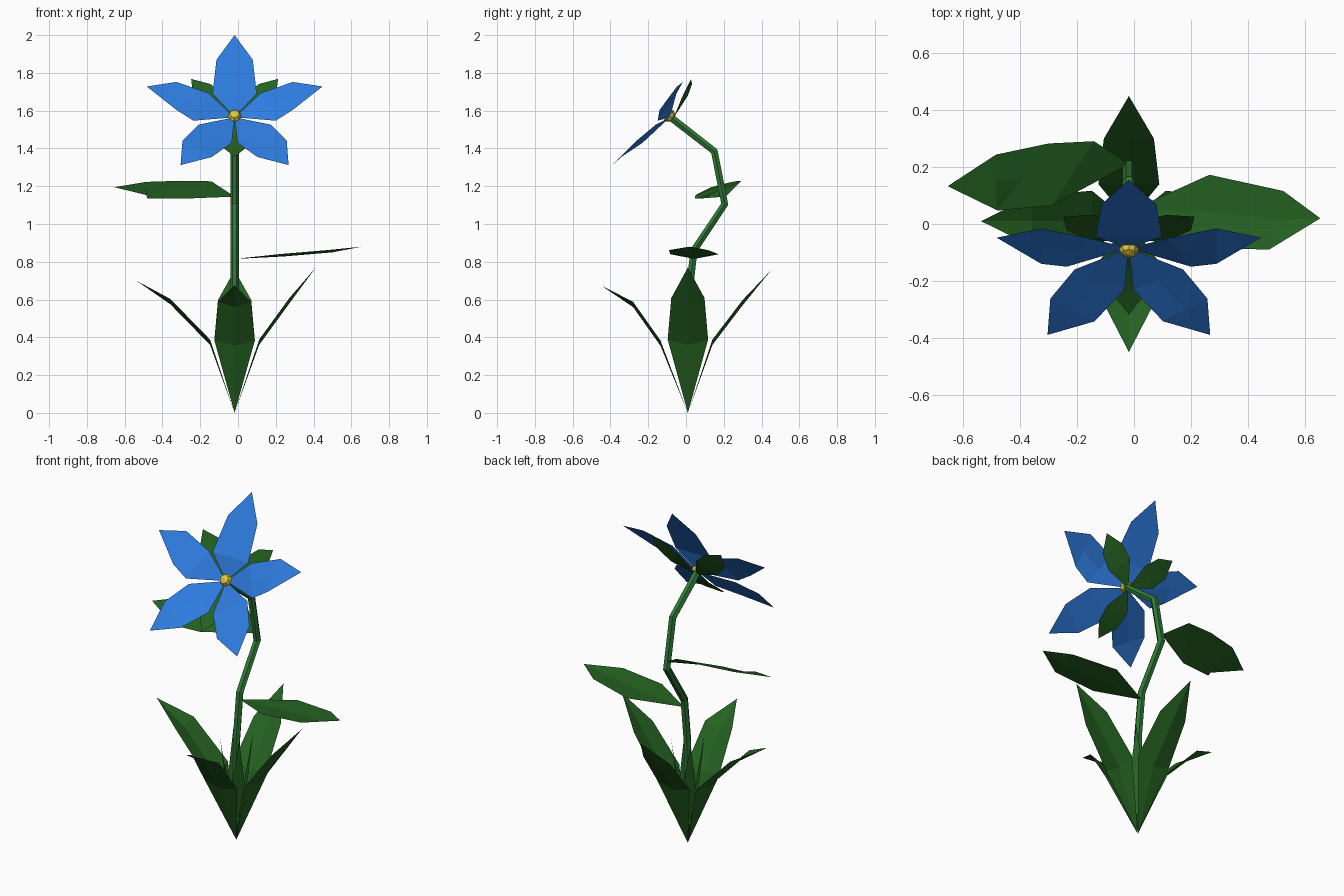
import bpy, math
from mathutils import Vector as V

if "Cube" in bpy.data.objects:
    bpy.data.objects.remove(bpy.data.objects["Cube"])


def material(name, rgb):
    m = bpy.data.materials.new(name)
    m.diffuse_color = (*rgb, 1)
    m.use_nodes = True
    m.node_tree.nodes["Principled BSDF"].inputs["Base Color"].default_value = m.diffuse_color
    return m


LEAF = material("leaf_green", (.018, .12, .015))
STEM = material("stem_green", (.028, .19, .035))
BLUE = material("petal_blue", (.027, .2, .73))
YELLOW = material("centre_yellow", (.75, .6, .04))
CX = -.018  # plant axis


def blade(name, base, stations, tip, mat, lift=(0, 0, 0), mirror=False):
    """Pointed sheet: stations are (midrib point, half-width vector); lift folds the edges."""
    def fix(p):
        return V((2 * CX - p[0], p[1], p[2])) if mirror else V(p)
    verts, faces = [fix(base)], []
    for mid, half in stations:
        mid, half, up = V(mid), V(half), V(lift)
        verts += [fix(mid - half + up), fix(mid), fix(mid + half + up)]
    n = len(verts)
    verts.append(fix(tip))
    faces += [(0, 2, 1), (0, 3, 2)]
    for i in range(1, n - 3, 3):
        faces += [(i, i + 1, i + 4, i + 3), (i + 1, i + 2, i + 5, i + 4)]
    faces += [(n - 3, n - 2, n), (n - 2, n - 1, n)]
    me = bpy.data.meshes.new(name)
    me.from_pydata(verts, [], faces)
    me.materials.append(mat)
    ob = bpy.data.objects.new(name, me)
    bpy.context.collection.objects.link(ob)
    return ob


# Kinked stem
cu = bpy.data.curves.new("stem", "CURVE")
cu.dimensions = "3D"
cu.bevel_depth = .022
cu.bevel_resolution = 1
cu.use_fill_caps = True
sp = cu.splines.new("POLY")
path = [(.01, .12), (.012, .6), (.042, .86), (.205, 1.105), (.15, 1.385), (-.075, 1.56)]
sp.points.add(len(path) - 1)
for p, (y, z) in zip(sp.points, path):
    p.co = (CX, y, z, 1)
sp.use_smooth = False
cu.materials.append(STEM)
bpy.context.collection.objects.link(bpy.data.objects.new("stem", cu))

# Four large ground leaves: angle, (radius, height) at fold, shoulder and tip
base = V((CX, .01, 0))
for i, (ang, prof) in enumerate([
        (0, [(.13, .36), (.29, .58), (.43, .77)]),
        (90, [(.13, .36), (.29, .57), (.44, .755)]),
        (180, [(.13, .36), (.34, .575), (.52, .70)]),
        (270, [(.145, .355), (.29, .56), (.46, .675)])]):
    a = math.radians(ang)
    d, s = V((math.cos(a), math.sin(a), 0)), V((-math.sin(a), math.cos(a), 0))
    p = [base + d * r + V((0, 0, z)) for r, z in prof]
    blade(f"ground_leaf_{i+1}", base, [(p[0], s * .107), (p[1], s * .088)], p[2],
          LEAF, lift=(0, 0, .028))

# Narrow inner shoots around the stem
for i in range(4):
    a = math.radians(45 + 90 * i)
    d, s = V((math.cos(a), math.sin(a), 0)), V((-math.sin(a), math.cos(a), 0))
    blade(f"inner_shoot_{i+1}", base + V((0, 0, .02)),
          [(base + d * .055 + V((0, 0, .36)), s * .035)],
          base + d * .09 + V((0, 0, .62)), LEAF)

# Two stem leaves
blade("stem_leaf_right", (CX, .045, .815),
      [((.24, .045, .828), (.025, .128, 0)), ((.5, .013, .85), (.025, .103, 0))],
      (.655, .02, .88), LEAF, lift=(0, 0, .012))
blade("stem_leaf_left", (CX, .21, 1.145),
      [((-.215, .178, 1.18), (.075, .113, .046)), ((-.39, .165, 1.182), (.09, .118, .047)),
       ((-.485, .147, 1.188), (0, .097, .035))],
      (-.655, .133, 1.195), LEAF)

# Petals: one upright, two pairs mirrored about the stem
core = (CX, -.085, 1.565)
blade("petal_top", core,
      [((CX, -.045, 1.69), (.117, 0, 0)), ((CX, .07, 1.87), (.096, 0, 0))],
      (CX, .155, 2.0), BLUE)
for side, mir in (("right", False), ("left", True)):
    blade("petal_side_" + side, core,
          [((.16, -.1, 1.62), (-.04, .05, .073)), ((.29, -.078, 1.678), (0, .062, .074))],
          (.447, -.048, 1.728), BLUE, mirror=mir)
    blade("petal_lower_" + side, core,
          [((.085, -.195, 1.478), (.088, .035, .048)), ((.18, -.302, 1.398), (.078, .04, .043))],
          (.268, -.39, 1.312), BLUE, mirror=mir)
    # Upper sepals behind the petals
    blade("sepal_" + side, (CX, -.07, 1.555),
          [((.085, -.02, 1.64), (-.05, .03, .04)), ((.155, .005, 1.705), (-.045, .027, .036))],
          (.212, .026, 1.768), LEAF, mirror=mir)
blade("sepal_lower", (CX, -.07, 1.55),
      [((CX, -.16, 1.465), (.07, 0, 0)), ((CX, -.24, 1.405), (.062, 0, 0))],
      (CX, -.318, 1.355), LEAF)

# Flower centre
bpy.ops.mesh.primitive_uv_sphere_add(segments=8, ring_count=4, radius=.036,
                                     location=(CX, -.088, 1.573), rotation=(math.radians(55), 0, 0))
ob = bpy.context.object
ob.name = "flower_centre"
ob.scale = (1, 1, .75)
ob.data.materials.append(YELLOW)
